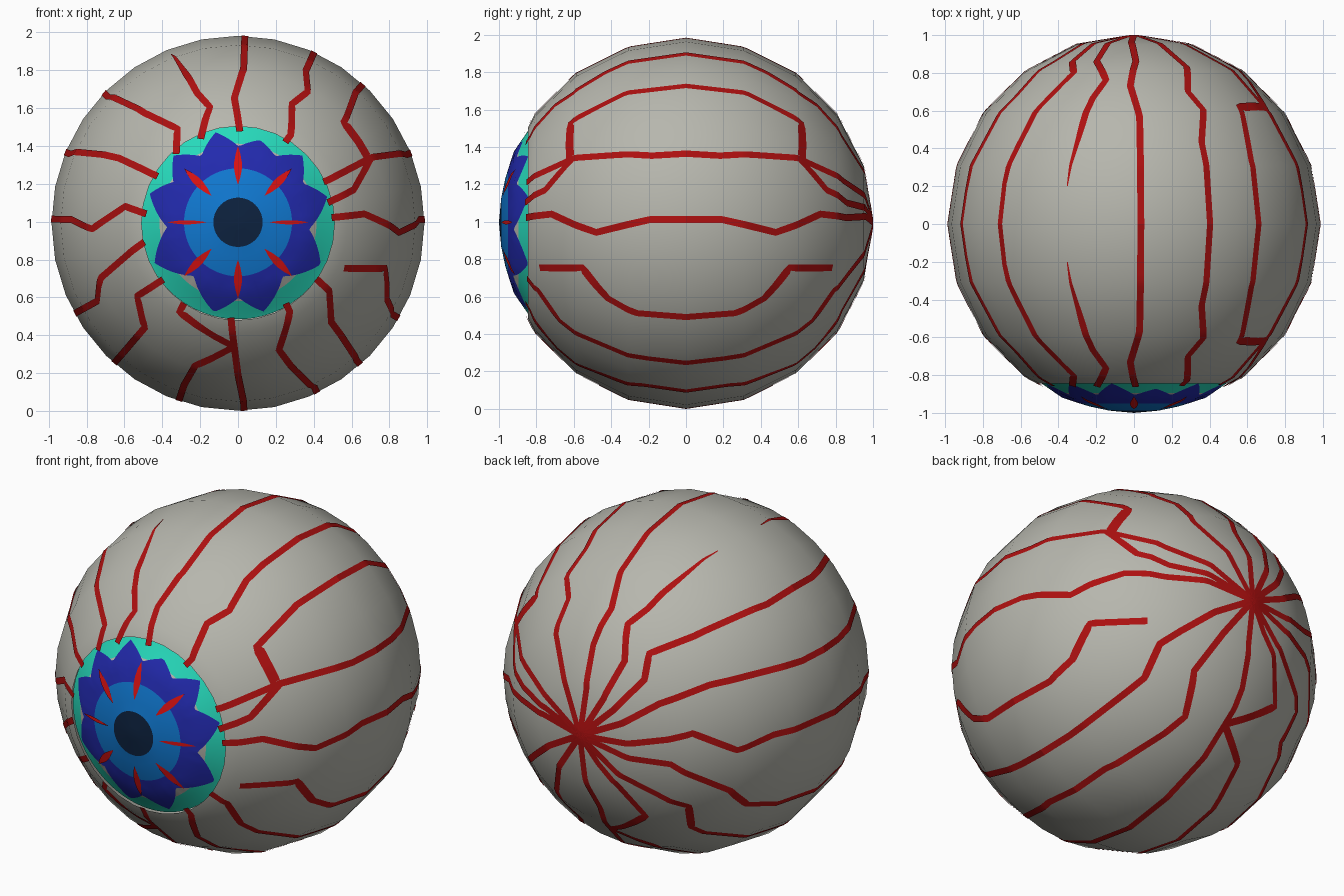
import bpy, bmesh, math
from mathutils import Vector, Matrix
from mathutils.bvhtree import BVHTree

if "Cube" in bpy.data.objects:
    bpy.data.objects.remove(bpy.data.objects["Cube"])

CZ = 0.992          # height of the ball centre


def material(name, r, g, b):
    m = bpy.data.materials.new(name)
    m.diffuse_color = (r, g, b, 1)
    m.use_nodes = True
    m.node_tree.nodes["Principled BSDF"].inputs["Base Color"].default_value = m.diffuse_color
    return m


GREY = material("eye grey", 0.47, 0.47, 0.42)
VEIN = material("vein red", 0.42, 0.005, 0.005)
SPIKE = material("bright red", 0.70, 0.006, 0.006)
TEAL = material("teal", 0.02, 0.70, 0.50)
BLUE = material("iris blue", 0.005, 0.19, 0.64)
DARK = material("deep blue", 0.016, 0.023, 0.42)
PUPIL = material("pupil navy", 0.004, 0.016, 0.05)


def finish(name, bm, mat, z=CZ):
    me = bpy.data.meshes.new(name)
    for f in bm.faces:
        f.smooth = True
    bm.to_mesh(me)
    bm.free()
    me.materials.append(mat)
    ob = bpy.data.objects.new(name, me)
    ob.location.z = z
    bpy.context.collection.objects.link(ob)


def face_out(f, direction):
    f.normal_update()
    if f.normal.dot(direction) < 0:
        f.normal_flip()


# Eyeball: sphere with its poles along y, opened where the iris sits
ball = bmesh.new()
bmesh.ops.create_uvsphere(ball, u_segments=32, v_segments=10, radius=1)
bmesh.ops.rotate(ball, verts=ball.verts, matrix=Matrix.Rotation(math.pi / 2, 3, 'X'))
bmesh.ops.scale(ball, verts=ball.verts, vec=(0.985, 1, 0.99))
surface = BVHTree.FromBMesh(ball)
bmesh.ops.bisect_plane(ball, geom=ball.verts[:] + ball.edges[:] + ball.faces[:],
                       plane_co=(0, -0.845, 0), plane_no=(0, -1, 0), clear_outer=True)
finish("eyeball", ball, GREY)

# Veins: short front-view paths (x, height from centre), outer end first; the
# back repeats the front. Flags: e = runs to the equator, c = runs to the back
# pole, t = tapered outer tip
VEINS = [
    ("ec", [(.03, .82), (-.02, .67), (.01, .49)]),
    ("ec", [(.365, .82), (.37, .7), (.29, .64), (.28, .47)]),
    ("e", [(.63, .7), (.565, .54), (.69, .36)]),
    ("ec", [(.91, .37), (.71, .35), (.48, .23)]),
    ("c", [(.71, .35), (.62, .18), (.48, .11)]),
    ("ec", [(.98, .02), (.87, -.05), (.68, .05), (.5, .03)]),
    ("e", [(.83, -.49), (.805, -.41), (.79, -.24), (.565, -.24)]),
    ("ec", [(.64, -.74), (.5, -.53), (.485, -.36), (.4, -.28)]),
    ("ec", [(.41, -.88), (.22, -.68), (.275, -.47)]),
    ("ec", [(.03, -.95), (-.02, -.66), (-.04, -.48)]),
    ("c", [(-.02, -.66), (-.31, -.47), (-.2, -.26)]),
    ("e", [(-.29, -.87), (-.23, -.76), (-.02, -.66)]),
    ("ec", [(-.62, -.7), (-.5, -.56), (-.54, -.39), (-.4, -.3)]),
    ("ec", [(-.76, -.42), (-.73, -.29), (-.5, -.1)]),
    ("ec", [(-.9, .02), (-.78, -.03), (-.6, .09), (-.49, .05)]),
    ("ec", [(-.91, .375), (-.64, .35), (-.43, .25)]),
    ("ec", [(-.7, .68), (-.5, .59), (-.32, .5), (-.33, .37)]),
    ("ct", [(-.36, .91), (-.22, .7), (-.15, .62), (-.2, .45)]),
]


def lift(x, w):
    return Vector((x, -math.sqrt(max(0, 1 - x * x - w * w)), w)).normalized()


def ribbon(bm, path, taper, side):
    rows = []
    for i, p in enumerate(path):
        tan = path[min(i + 1, len(path) - 1)] - path[max(i - 1, 0)]
        s = tan.cross(p).normalized()
        # width is constant as seen from the front, so it stretches on the flanks
        half = 0.0185 / max(math.sqrt(max(0, 1 - s.y * s.y)), 0.5)
        if taper:
            half *= min(1, 0.15 + i / 14)
        row = []
        for k in (-1, 1):
            d = (p + s * half * k).normalized()
            d.y *= side
            hit = surface.ray_cast(Vector((0, 0, 0)), d)[0]
            row.append(bm.verts.new(hit + d * 0.004))
        rows.append(row)
    for a, b in zip(rows, rows[1:]):
        f = bm.faces.new((a[0], a[1], b[1], b[0]))
        face_out(f, f.calc_center_median())


veins = bmesh.new()
for flags, pts in VEINS:
    knots = [lift(*p) for p in pts]
    if "e" in flags:
        knots.insert(0, Vector((knots[0].x, 0, knots[0].z)).normalized())
    if "c" in flags:
        x, w = pts[-1]
        knots += [lift(.55 * x - .04 * w, .55 * w + .04 * x), Vector((0, -1, 0))]
    path = []
    for a, b in zip(knots, knots[1:]):
        n = max(1, math.ceil((b - a).length / 0.03))
        path += [a.lerp(b, i / n).normalized() for i in range(n)]
    path.append(knots[-1])
    ribbon(veins, path, "t" in flags, -1)
    front = [p for p in path if math.hypot(p.x, p.z) > 0.49]
    ribbon(veins, front, "t" in flags, 1)
finish("veins", veins, VEIN)

# Iris dome: concentric zones following one profile (radius, y)
PROFILE = [(0, -1), (.13, -.988), (.24, -.965), (.38, -.92), (.51, -.83)]


def along(table, v):
    for (a, p), (b, q) in zip(table, table[1:]):
        if v <= b:
            return p + (q - p) * (v - a) / (b - a)
    return table[-1][1]


def dome_point(ang, r, off=0):
    return (r * math.cos(ang), along(PROFILE, r) - off, r * math.sin(ang))


# Star outline: tips at these angles, a valley midway between neighbours
TIPS = [-27, 16, 46, 75, 104, 134, 162, 206, 255, 286, 333, 376]
STAR = []
for a, b in zip(TIPS, TIPS[1:]):
    STAR += [(a, 0.45 if a in (75,) else 0.49), ((a + b) / 2, 0.45 - 0.0017 * (b - a))]
STAR.append((TIPS[-1], 0.49))


def star(deg):
    return along(STAR, deg)


def gap(deg):
    return max(star(deg), 0.415)


def zone(name, mat, inner, outer, steps=3, n=180):
    bm = bmesh.new()
    grid = []
    for i in range(n):
        deg = i * 360 / n
        a, b = inner(deg), outer(deg)
        grid.append([bm.verts.new(dome_point(math.radians(deg), a + (b - a) * k / steps))
                     for k in range(steps + 1)])
    for i in range(n):
        g, h = grid[i], grid[(i + 1) % n]
        for k in range(steps):
            bm.faces.new((g[k], g[k + 1], h[k + 1], h[k]))
    bmesh.ops.remove_doubles(bm, verts=bm.verts, dist=1e-5)
    for f in bm.faces:
        face_out(f, Vector((0, -1, 0)))
    finish(name, bm, mat, 0.997)


zone("pupil", PUPIL, lambda d: 0, lambda d: 0.13)
zone("iris", BLUE, lambda d: 0.13, lambda d: 0.285)
zone("iris_star", DARK, lambda d: 0.285, star)
zone("star_gaps", GREY, star, gap, 1)
zone("iris_rim", TEAL, gap, lambda d: 0.512)

# Red spikes: eight slim diamonds laid on the iris
spikes = bmesh.new()
for j in range(8):
    ang = j * math.pi / 4
    slim = 0.010 if j in (0, 4) else 0.020
    rows = []
    for k in range(6):
        r = 0.20 + 0.04 * k - (0.03 if j in (0, 4) else 0)
        half = 0.001 + slim * math.sin(math.pi * k / 5)
        rows.append([spikes.verts.new(dome_point(ang + s * half / r, r, 0.006)) for s in (-1, 1)])
    for a, b in zip(rows, rows[1:]):
        face_out(spikes.faces.new((a[0], b[0], b[1], a[1])), Vector((0, -1, 0)))
finish("iris_spikes", spikes, SPIKE, 0.997)
